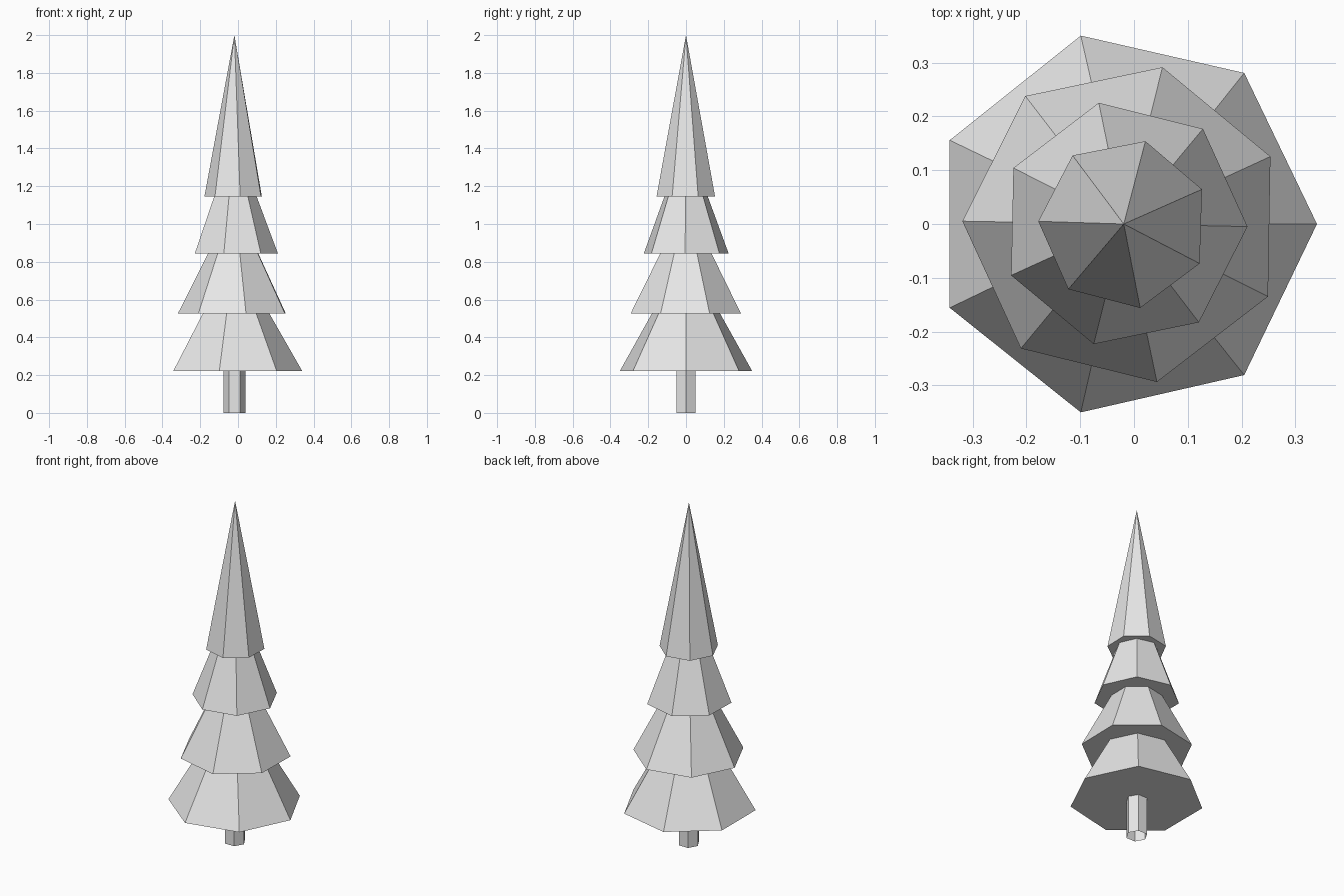
import bpy
import bmesh
from math import cos, sin, radians, tau

cube = bpy.data.objects.get("Cube")
if cube:
    bpy.data.objects.remove(cube, do_unlink=True)

AXIS_X = -0.019

# One plain grey for the whole tree
grey = bpy.data.materials.new("plain_grey")
grey.use_nodes = True
colour = (0.8, 0.8, 0.8, 1)
grey.diffuse_color = colour
grey.node_tree.nodes["Principled BSDF"].inputs["Base Color"].default_value = colour


def ring(bm, sides, radius, z, turn=0):
    """Add a regular polygon of vertices around the tree axis."""
    angles = [radians(turn) + tau * i / sides for i in range(sides)]
    return [bm.verts.new((AXIS_X + radius * cos(a), radius * sin(a), z)) for a in angles]


def finish(bm, name):
    mesh = bpy.data.meshes.new(name)
    bm.to_mesh(mesh)
    bm.free()
    mesh.materials.append(grey)
    obj = bpy.data.objects.new(name, mesh)
    bpy.context.collection.objects.link(obj)
    return obj


def foliage_tier(name, radius, bottom, tip, turn):
    """Seven-sided cone with a closed underside."""
    bm = bmesh.new()
    base = ring(bm, 7, radius, bottom, turn)
    apex = bm.verts.new((AXIS_X, 0, tip))
    for a, b in zip(base, base[1:] + base[:1]):
        bm.faces.new((a, b, apex))
    bm.faces.new(base[::-1])
    return finish(bm, name)


def trunk_tube(name, radius, top):
    """Six-sided tube, open at the foot."""
    bm = bmesh.new()
    low = ring(bm, 6, radius, 0)
    high = ring(bm, 6, radius, top)
    for i in range(6):
        j = (i + 1) % 6
        bm.faces.new((low[i], low[j], high[j], high[i]))
    return finish(bm, name)


# Trunk
trunk_tube("trunk", 0.058, 0.222)

# Foliage: each tier's tip is hidden inside the tiers above it
foliage_tier("foliage_bottom", 0.359, 0.222, 0.85, 0)
foliage_tier("foliage_lower_middle", 0.30, 0.525, 1.12, 179)
foliage_tier("foliage_upper_middle", 0.23, 0.845, 1.46, -1.2)
foliage_tier("foliage_top", 0.159, 1.145, 2.0, 178.2)
